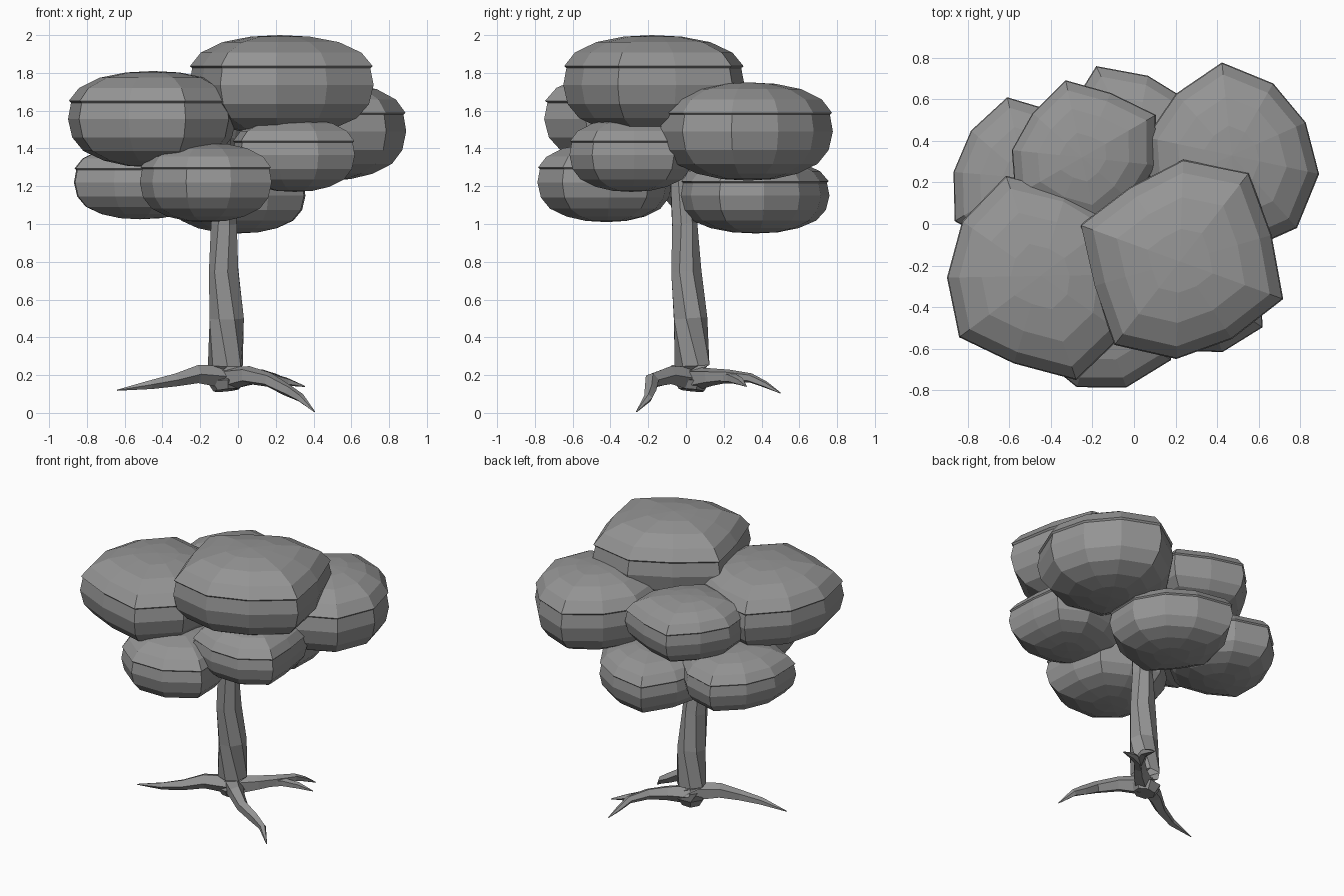
import bpy, bmesh
from math import cos, sin, radians, pi
from mathutils import Vector

default_cube = bpy.data.objects.get("Cube")
if default_cube:
    bpy.data.objects.remove(default_cube, do_unlink=True)

# One plain grey for the whole tree
grey = bpy.data.materials.new("plain_grey")
grey.use_nodes = True
grey.diffuse_color = (0.3, 0.3, 0.3, 1)
shader = grey.node_tree.nodes["Principled BSDF"]
shader.inputs["Base Color"].default_value = (0.3, 0.3, 0.3, 1)
shader.inputs["Roughness"].default_value = 0.9


def make_object(name, bm):
    """Turn a bmesh into a flat shaded object."""
    bmesh.ops.recalc_face_normals(bm, faces=bm.faces)
    mesh = bpy.data.meshes.new(name)
    bm.to_mesh(mesh)
    bm.free()
    mesh.materials.append(grey)
    obj = bpy.data.objects.new(name, mesh)
    bpy.context.collection.objects.link(obj)
    return obj


def bridge(bm, rings):
    """Skin a list of equal vertex rings and close both ends with fans."""
    for low, high in zip(rings, rings[1:]):
        for i in range(len(low)):
            j = (i + 1) % len(low)
            bm.faces.new((low[i], low[j], high[j], high[i]))


def cap(bm, ring, point):
    tip = bm.verts.new(point)
    for i in range(len(ring)):
        bm.faces.new((ring[i], ring[(i + 1) % len(ring)], tip))


# Side profile of a leaf clump: (width, height), with a small overhanging lip
CLUMP_PROFILE = [(.3, -.97), (.58, -.86), (.82, -.66), (.95, -.38), (1, 0),
                 (.965, .34), (.99, .38), (.87, .65), (.63, .86), (.32, .97)]


def leaf_clump(name, centre, half_height, start, radii):
    """Squashed faceted ball; radii go round the outline from angle start."""
    centre = Vector(centre)
    bm = bmesh.new()
    step = 2 * pi / len(radii)
    rings = []
    for width, height in CLUMP_PROFILE:
        ring = []
        for i, r in enumerate(radii):
            a = radians(start) + i * step
            offset = Vector((cos(a) * r * width, sin(a) * r * width,
                             height * half_height * 100))
            ring.append(bm.verts.new(centre + offset / 100))
        rings.append(ring)
    bridge(bm, rings)
    pole = Vector((0, 0, half_height))
    cap(bm, rings[0], centre - pole)
    cap(bm, rings[-1], centre + pole)
    return make_object(name, bm)


def limb(name, path, sides):
    """Tapering faceted tube along points of (x, y, z, radius)."""
    points = [Vector(p[:3]) for p in path]
    bm = bmesh.new()
    rings = []
    for i, p in enumerate(points):
        ahead = points[min(i + 1, len(points) - 1)]
        behind = points[max(i - 1, 0)]
        turn = (ahead - behind).to_track_quat('Z', 'Y')
        ring = []
        for k in range(sides):
            a = 2 * pi * k / sides
            ring.append(bm.verts.new(p + turn @ Vector((cos(a), sin(a), 0)) * path[i][3]))
        rings.append(ring)
    bridge(bm, rings)
    cap(bm, rings[0], points[0])
    cap(bm, rings[-1], points[-1])
    return make_object(name, bm)


# Foliage: upper clumps
leaf_clump("top_clump", (.22, -.18, 1.735), .265, -20,
           [53, 46, 54, 49, 43, 51, 43, 51, 47, 45])
leaf_clump("upper_right_clump", (-.45, -.25, 1.555), .255, 109,
           [51, 46, 45, 49, 44, 53, 49, 44, 45, 43])
leaf_clump("upper_left_clump", (.47, .33, 1.49), .26, -48,
           [47, 43, 39, 40, 45, 40, 42, 43, 49, 47])
leaf_clump("upper_back_clump", (-.25, .32, 1.53), .2, 30,
           [41, 34, 38, 32, 34, 37, 33, 37, 33, 36])

# Foliage: lower clumps
leaf_clump("lower_left_clump", (.3, -.29, 1.365), .195, -33,
           [38, 31, 36, 34, 31, 36, 33, 37, 33, 35])
leaf_clump("lower_front_clump", (-.17, -.42, 1.22), .21, -70,
           [39, 42, 34, 36, 33, 37, 35, 35, 36, 38])
leaf_clump("lower_right_clump", (-.52, .22, 1.22), .195, 103,
           [40, 35, 35, 40, 35, 37, 34, 38, 33, 35])
leaf_clump("lower_back_clump", (0, .37, 1.15), .2, 115,
           [43, 36, 37, 34, 42, 38, 40, 36, 34, 35])

# Trunk, leaning gently and running up into the foliage
limb("trunk", [(-.06, .03, .12, .07), (-.065, .035, .17, .1), (-.065, .035, .25, .095),
               (-.06, .02, .5, .093), (-.072, .002, .75, .082),
               (-.075, -.01, 1, .07), (-.08, -.035, 1.25, .055),
               (-.08, -.05, 1.5, .035)], 7)

# Roots, spreading and tapering to points
limb("right_root", [(-.06, .03, .19, .065), (-.22, -.06, .205, .05),
                    (-.33, -.13, .175, .036), (-.46, -.18, .15, .025),
                    (-.64, -.2, .12, .003)], 5)
limb("front_root", [(-.05, .02, .18, .065), (.05, -.09, .2, .05),
                    (.16, -.18, .175, .04), (.26, -.19, .12, .033),
                    (.33, -.2, .08, .024), (.405, -.262, .006, .003)], 5)
limb("back_root", [(-.05, .04, .18, .065), (.06, .13, .19, .048),
                   (.14, .22, .195, .036), (.2, .34, .185, .026),
                   (.22, .42, .15, .018), (.25, .5, .105, .003)], 5)
limb("back_root_fork", [(.07, .15, .185, .034), (.17, .24, .185, .03),
                        (.26, .29, .165, .022), (.355, .32, .14, .003)], 5)
